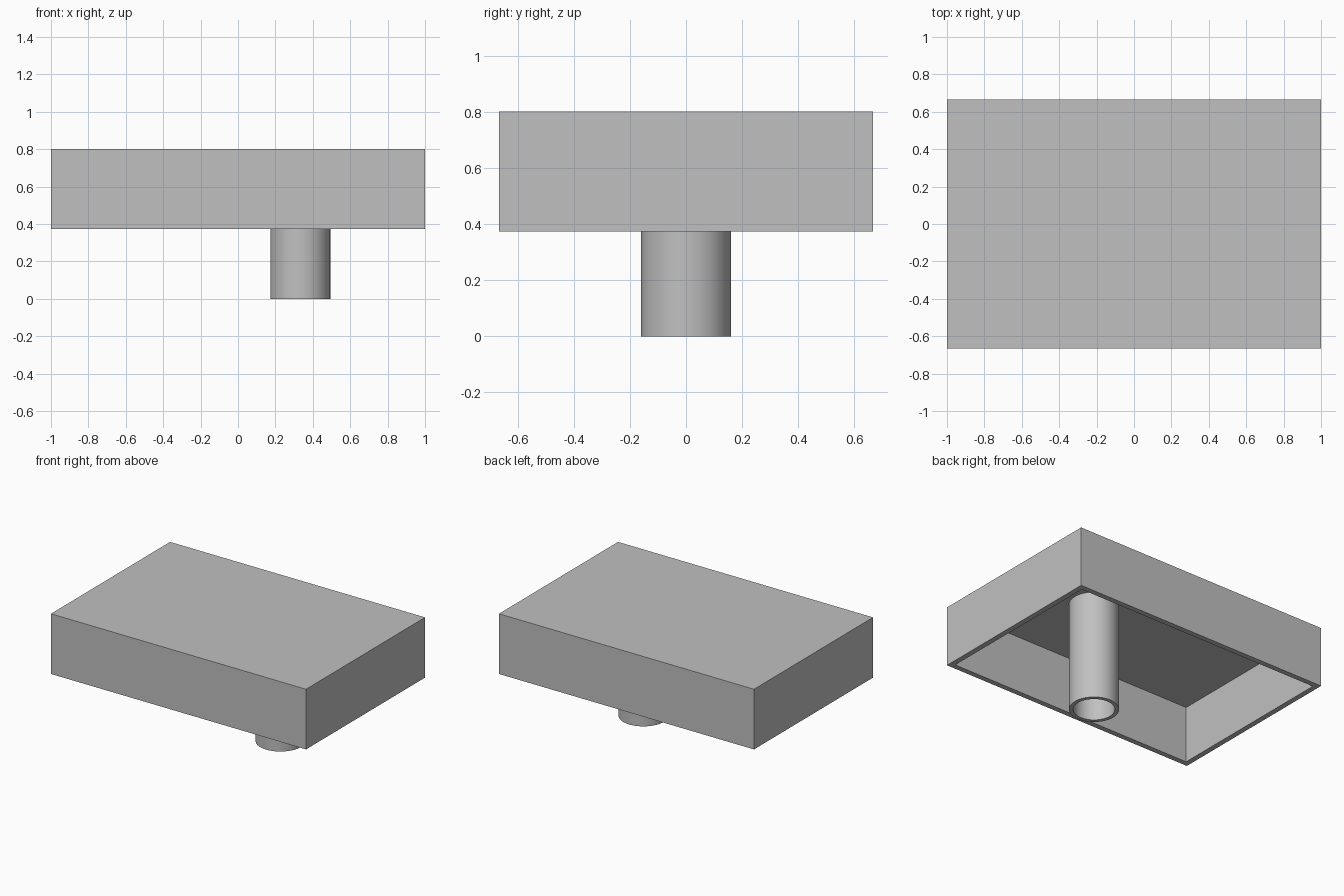
import bpy
import bmesh
from math import radians

# Clear the default cube only
cube = bpy.data.objects.get("Cube")
if cube:
    bpy.data.objects.remove(cube, do_unlink=True)

UNIT = 2 / 75                      # the lid is 75 x 50 x 16 units
HEIGHT, LID_BASE, ROOF = 30 * UNIT, 14 * UNIT, 1 * UNIT
HALF_X, HALF_Y, WALL = 1.0, 25 * UNIT, 2 * UNIT
TUBE_X, TUBE_OUTER, TUBE_INNER = 12.5 * UNIT, 6 * UNIT, 5 * UNIT

grey = bpy.data.materials.new("light grey")
grey.use_nodes = True
colour = (0.53, 0.53, 0.53, 1)
grey.diffuse_color = colour
grey.node_tree.nodes["Principled BSDF"].inputs["Base Color"].default_value = colour


def finish(bm, name):
    """Turn a bmesh into a named grey object."""
    bmesh.ops.recalc_face_normals(bm, faces=bm.faces)
    mesh = bpy.data.meshes.new(name)
    bm.to_mesh(mesh)
    bm.free()
    mesh.materials.append(grey)
    obj = bpy.data.objects.new(name, mesh)
    bpy.context.collection.objects.link(obj)
    return obj


# Lid: a box whose underside is inset for the rim and pushed up to the ceiling
bm = bmesh.new()
bmesh.ops.create_cube(bm, size=2)
for v in bm.verts:
    v.co.x *= HALF_X
    v.co.y *= HALF_Y
    v.co.z = HEIGHT if v.co.z > 0 else LID_BASE
bm.normal_update()
underside = min(bm.faces, key=lambda f: f.calc_center_median().z)
bmesh.ops.inset_region(bm, faces=[underside], thickness=WALL)
inner = bmesh.ops.extrude_discrete_faces(bm, faces=[underside])["faces"][0]
for v in inner.verts:
    v.co.z = HEIGHT - ROOF
finish(bm, "lid_shell")

# Tube: a wall section spun around its axis, reaching up to the ceiling
bm = bmesh.new()
ceiling = HEIGHT - ROOF
profile = [(TUBE_INNER, ceiling), (TUBE_INNER, 0), (TUBE_OUTER, 0), (TUBE_OUTER, ceiling)]
verts = [bm.verts.new((TUBE_X + r, 0, z)) for r, z in profile]
edges = [bm.edges.new(pair) for pair in zip(verts, verts[1:])]
bmesh.ops.spin(bm, geom=verts + edges, cent=(TUBE_X, 0, 0), axis=(0, 0, 1),
               angle=radians(360), steps=64)
bmesh.ops.remove_doubles(bm, verts=bm.verts, dist=0.0001)
tube = finish(bm, "hollow_tube")

# Smooth the tube walls and keep its rim sharp
bpy.ops.object.select_all(action="DESELECT")
tube.select_set(True)
bpy.context.view_layer.objects.active = tube
bpy.ops.object.shade_smooth_by_angle(angle=radians(30))
